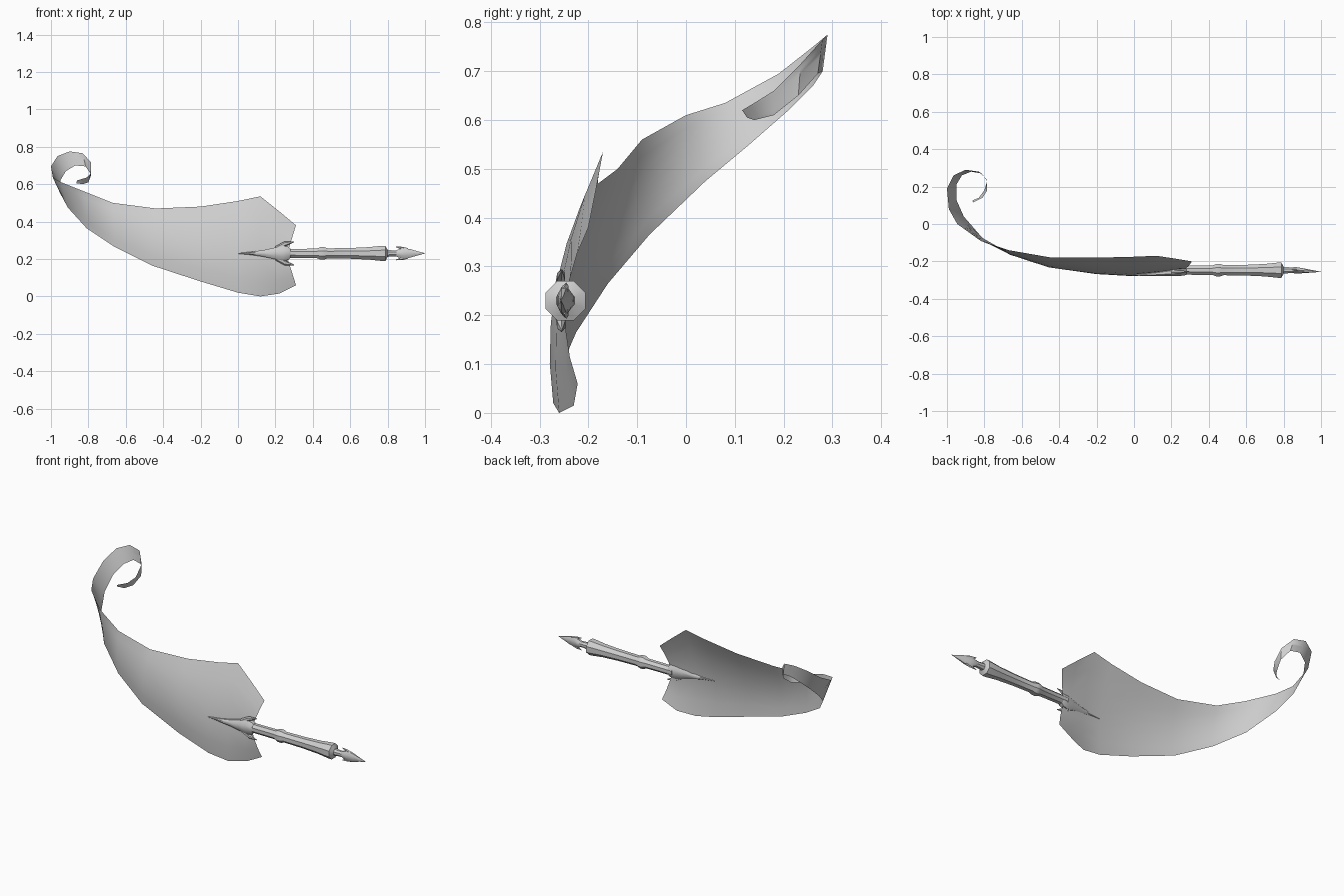
import bpy, bmesh, math
from mathutils import Vector

if "Cube" in bpy.data.objects:
    bpy.data.objects.remove(bpy.data.objects["Cube"])

steel = bpy.data.materials.new("pale grey steel")
steel.diffuse_color = (0.62, 0.62, 0.62, 1)
steel.use_nodes = True
steel.node_tree.nodes["Principled BSDF"].inputs["Base Color"].default_value = steel.diffuse_color


def make(name, grid, closed=False, cap=False):
    """Skin a list of equal-length point rows into one smooth object."""
    bm = bmesh.new()
    rows = [[bm.verts.new(p) for p in row] for row in grid]
    n = len(rows[0])
    for a, b in zip(rows, rows[1:]):
        for i in range(n if closed else n - 1):
            j = (i + 1) % n
            bm.faces.new((a[i], a[j], b[j], b[i]))
    if cap:
        bm.faces.new(rows[0][::-1])
        bm.faces.new(rows[-1])
    if closed:
        bmesh.ops.recalc_face_normals(bm, faces=bm.faces[:])
    mesh = bpy.data.meshes.new(name)
    bm.to_mesh(mesh)
    bm.free()
    mesh.materials.append(steel)
    ob = bpy.data.objects.new(name, mesh)
    bpy.context.collection.objects.link(ob)
    bpy.ops.object.select_all(action='DESELECT')
    ob.select_set(True)
    bpy.context.view_layer.objects.active = ob
    bpy.ops.object.shade_smooth_by_angle(angle=math.radians(40))
    return ob


def ring(x, y, z, ry, rz, n=8):
    return [(x, y + ry * math.cos(2 * math.pi * (i + 0.5) / n),
             z + rz * math.sin(2 * math.pi * (i + 0.5) / n)) for i in range(n)]


# Blade: upper edge, lower edge and forward bulge of each cross-section
sections = [
    ((.31, -.20, .38), (.31, -.222, .06), -.035),
    ((.22, -.185, .455), (.22, -.23, .015), -.04),
    ((.12, -.17, .535), (.12, -.26, 0), -.04),
    ((0, -.175, .51), (0, -.272, .02), -.042),
    ((-.2, -.18, .48), (-.2, -.262, .08), -.035),
    ((-.44, -.18, .47), (-.46, -.225, .165), -.025),
    ((-.67, -.14, .50), (-.66, -.16, .265), -.012),
    ((-.82, -.09, .56), (-.81, -.075, .365), 0),
    ((-.945, 0, .61), (-.91, .04, .475), 0),
    # curled tail
    ((-.99, .08, .635), (-.95, .13, .55), 0),
    ((-1, .19, .695), (-.95, .21, .62), 0),
    ((-.965, .26, .75), (-.92, .26, .67), 0),
    ((-.90, .29, .775), (-.87, .28, .70), 0),
    ((-.83, .28, .765), (-.815, .27, .695), 0),
    ((-.785, .235, .715), (-.785, .23, .65), 0),
    ((-.785, .18, .66), (-.80, .18, .61), 0),
    ((-.81, .14, .635), (-.83, .14, .60), 0),
    ((-.86, .115, .62), (-.865, .125, .605), 0),
]
grid = []
for k, (top, low, bulge) in enumerate(sections):
    row = []
    for i in range(7):
        t = i / 6
        p = Vector(low).lerp(Vector(top), t)
        p.y += bulge * 4 * t * (1 - t)
        if k == 0:  # notch around the handle
            p.x -= .05 * (1 - abs(2 * t - 1))
        row.append(p)
    grid.append(row)
make("blade", grid)

# Handle: turned grip with a collar and flared end, then a thin neck
CY, CZ = -.247, .23
profile = [(.25, .026), (.42, .027), (.44, .036), (.46, .036), (.48, .029),
           (.60, .031), (.70, .036), (.77, .044), (.788, .044), (.795, .03),
           (.80, .02), (.83, .017), (.86, .017)]
make("handle", [ring(x, CY, CZ, r, r) for x, r in profile], True, True)

# Guard: flattened spike lying over the blade
guard = [(0, -.272, .003, .002), (.07, -.270, .010, .009),
         (.14, -.264, .016, .020), (.20, -.258, .022, .034),
         (.24, -.254, .026, .044), (.27, -.25, .027, .038), (.28, -.248, .026, .027)]
make("guard", [ring(x, y, CZ, ry, rz) for x, y, ry, rz in guard], True, True)

# Pommel: flattened leaf-shaped point
pommel = [(.838, -.247, .014, .014), (.86, -.247, .019, .024),
          (.89, -.249, .016, .030), (.92, -.251, .012, .025),
          (.96, -.253, .006, .012), (1.0, -.256, .001, .001)]
make("pommel", [ring(x, y, CZ, ry, rz) for x, y, ry, rz in pommel], True, True)


# Swept-back barbs above and below the guard and the pommel
for s, side in ((1, "upper"), (-1, "lower")):
    make("guard_barb_" + side, [
        ring(.20, -.258, CZ + s * .022, .012, .016, 6),
        ring(.25, -.256, CZ + s * .050, .009, .014, 6),
        ring(.30, -.254, CZ + s * .062, .001, .002, 6)], True, True)
    make("pommel_barb_" + side, [
        ring(.91, -.249, CZ + s * .016, .008, .012, 6),
        ring(.88, -.247, CZ + s * .026, .007, .009, 6),
        ring(.845, -.245, CZ + s * .035, .001, .002, 6)], True, True)
